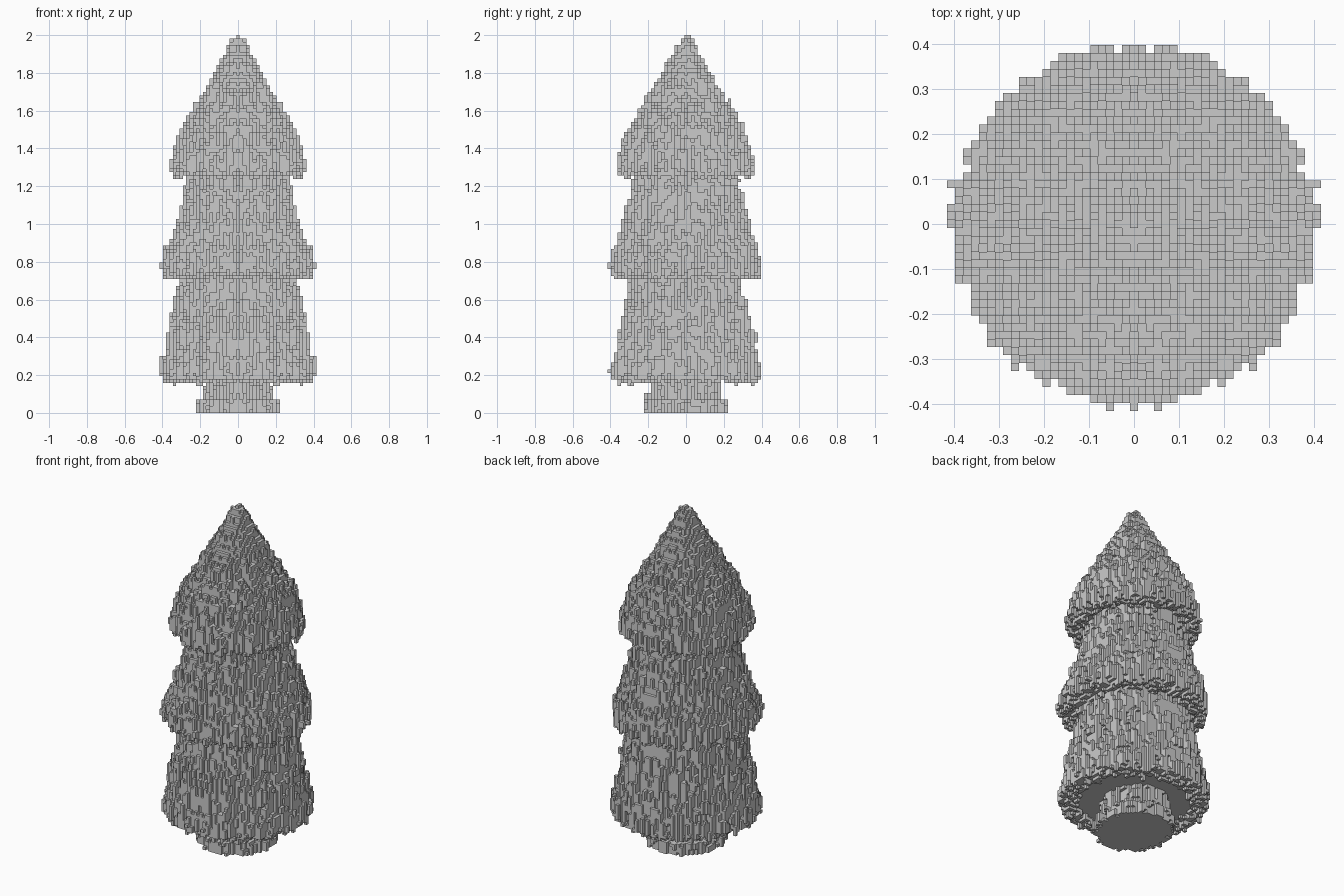
import bpy, bmesh, math
from mathutils import Vector, noise

if "Cube" in bpy.data.objects:
    bpy.data.objects.remove(bpy.data.objects["Cube"])

V = 2.0 / 113          # voxel edge length
LAYERS, HALF = 113, 24

# Per part: (underside z, profile of (z, x radius, y radius))
PARTS = {
    "trunk": (0.0, [(0, .21, .225), (.07, .205, .22), (.08, .172, .20), (.21, .165, .19)]),
    "lower_branches": (.195, [(.14, .37, .37), (.18, .405, .40), (.25, .40, .395), (.36, .375, .37),
                              (.5, .35, .34), (.6, .325, .31), (.745, .305, .285)]),
    "middle_branches": (.745, [(.71, .385, .39), (.77, .40, .405), (.82, .395, .40), (.87, .375, .375),
                               (.95, .34, .35), (1.05, .31, .325), (1.15, .275, .295), (1.285, .245, .28)]),
    "top_branches": (1.285, [(1.24, .345, .37), (1.33, .355, .37), (1.43, .33, .33), (1.52, .29, .295),
                             (1.6, .24, .25), (1.7, .18, .19), (1.8, .13, .13), (1.9, .075, .075), (2.0, .02, .02)]),
}


def radii(profile, z):
    """Interpolate both radii of a profile at height z."""
    for (z0, a0, b0), (z1, a1, b1) in zip(profile, profile[1:]):
        if z0 <= z <= z1:
            t = (z - z0) / (z1 - z0)
            return a0 + (a1 - a0) * t, b0 + (b1 - b0) * t
    return None


def inside(name, x, y, z):
    base, profile = PARTS[name]
    r = radii(profile, z)
    if r is None:
        return False
    # vertical bark / needle streaks roughen the surface
    m = abs(x)
    streak = noise.noise(Vector((m * 47 + 7.3, y * 47 + 3.4, z * 11)))
    rough = -.008 + .042 * streak
    if z > 1.75:
        rough *= .4
    q = math.hypot(x / (r[0] + rough), y / (r[1] + rough))
    if q > 1:
        return False
    # ragged hem hanging below the underside of each tier
    hem = base
    if name != "trunk" and q > .78:
        hem -= .02 + .05 * noise.noise(Vector((m * 43 + 1.7, y * 43 + 5.2, base * 9)))
    return z >= hem


# Fill the voxel grid
cells = {}
for k in range(LAYERS):
    z = (k + .5) * V
    live = [n for n, (b, p) in PARTS.items() if p[0][0] <= z <= p[-1][0]]
    for i in range(-HALF, HALF + 1):
        for j in range(-HALF, HALF + 1):
            for name in live:
                if inside(name, i * V, j * V, z):
                    cells[i, j, k] = name
                    break

# Drop loose voxels that touch nothing above or below
STEPS = [(1, 0, 0), (-1, 0, 0), (0, 1, 0), (0, -1, 0), (0, 0, 1), (0, 0, -1)]
stack, solid = [(0, 0, 5)], {(0, 0, 5)}
while stack:
    i, j, k = stack.pop()
    for a, b, c in STEPS:
        n = (i + a, j + b, k + c)
        if n in cells and n not in solid:
            solid.add(n)
            stack.append(n)
cells = {c: name for c, name in cells.items() if c in solid}

# Fill sealed pockets: only air reachable from outside gets a skin
start = (-HALF - 2, 0, 0)
stack, air = [start], {start}
while stack:
    i, j, k = stack.pop()
    for a, b, c in STEPS:
        n = (i + a, j + b, k + c)
        if (n not in air and n not in cells and -1 <= n[2] <= LAYERS
                and max(abs(n[0]), abs(n[1])) <= HALF + 2):
            air.add(n)
            stack.append(n)

# Keep the outer skin of every part as square faces
meshes = {name: bmesh.new() for name in PARTS}
verts = {name: {} for name in PARTS}
for (i, j, k), name in cells.items():
    bm, cache = meshes[name], verts[name]
    for axis in range(3):
        for side in (0, 1):
            n = [i, j, k]
            n[axis] += 2 * side - 1
            if tuple(n) not in air:
                continue
            u, w = (axis + 1) % 3, (axis + 2) % 3
            quad = []
            for du, dw in ((0, 0), (1, 0), (1, 1), (0, 1)):
                c = [i, j, k]
                c[axis] += side
                c[u] += du
                c[w] += dw
                key = tuple(c)
                if key not in cache:
                    cache[key] = bm.verts.new(((c[0] - .5) * V, (c[1] - .5) * V, c[2] * V))
                quad.append(cache[key])
            bm.faces.new(quad if side else quad[::-1])

for name, bm in meshes.items():
    mesh = bpy.data.meshes.new(name)
    bm.to_mesh(mesh)
    bm.free()
    bpy.context.collection.objects.link(bpy.data.objects.new(name, mesh))
